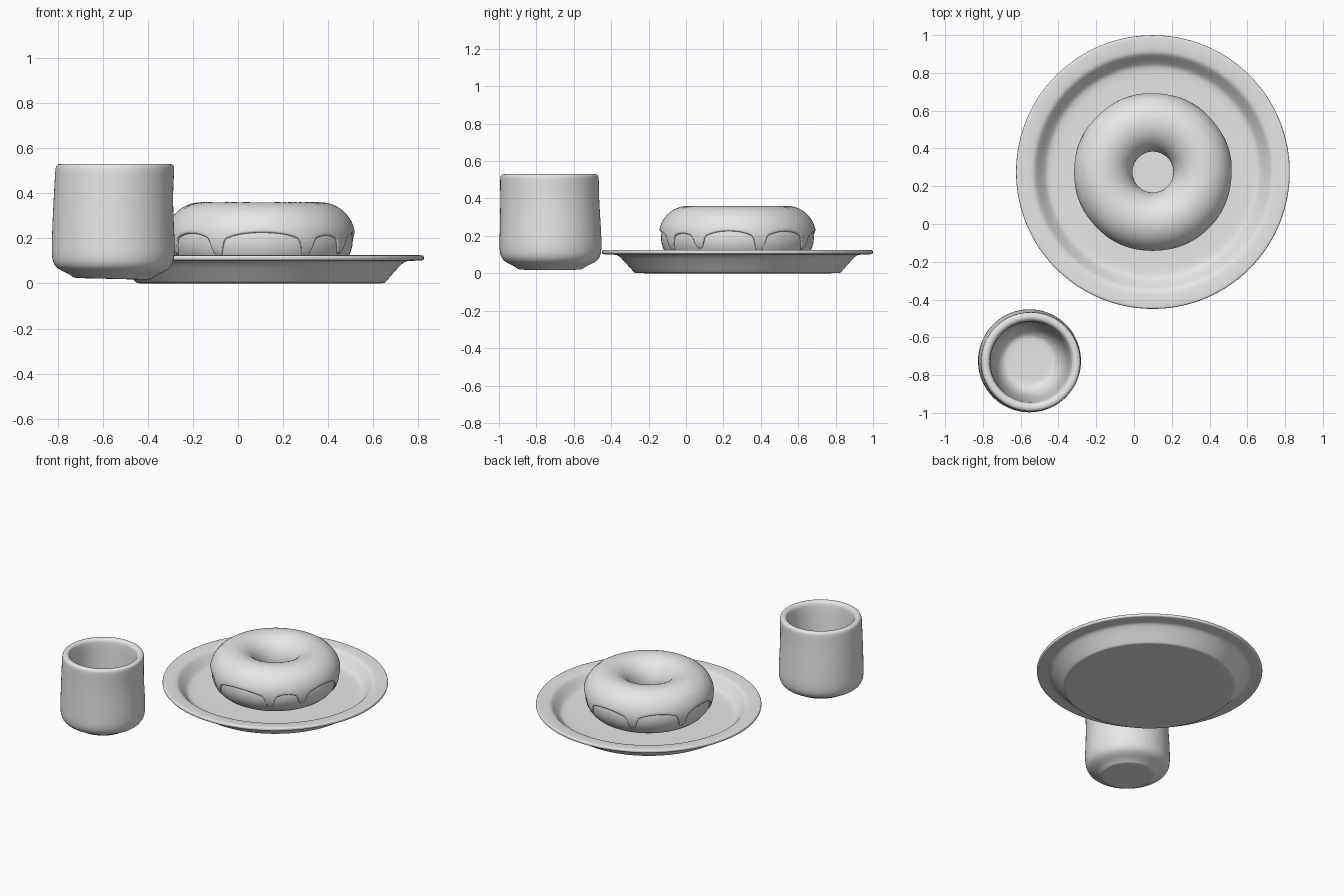
import bpy, bmesh, math

if "Cube" in bpy.data.objects:
    bpy.data.objects.remove(bpy.data.objects["Cube"])

clay = bpy.data.materials.new("plain grey")
clay.diffuse_color = (0.8, 0.8, 0.8, 1)
clay.use_nodes = True
clay.node_tree.nodes["Principled BSDF"].inputs["Base Color"].default_value = clay.diffuse_color


def finish(name, bm, loc, levels=0):
    bmesh.ops.recalc_face_normals(bm, faces=bm.faces)
    for f in bm.faces:
        f.smooth = True
    me = bpy.data.meshes.new(name)
    bm.to_mesh(me)
    bm.free()
    me.materials.append(clay)
    ob = bpy.data.objects.new(name, me)
    ob.location = loc
    bpy.context.collection.objects.link(ob)
    if levels:
        sub = ob.modifiers.new("smooth", 'SUBSURF')
        sub.levels = sub.render_levels = levels
    return ob


def lathe(name, profile, loc, segs=48, levels=2, warp=None):
    """Spin an (r, z) profile; points with r == 0 close to a pole."""
    bm = bmesh.new()
    rings = []
    for r, z in profile:
        n = segs if r > 0 else 1
        rings.append([bm.verts.new((r * math.cos(math.tau * i / segs),
                                    r * math.sin(math.tau * i / segs), z)) for i in range(n)])
    for a, b in zip(rings, rings[1:]):
        for i in range(segs):
            j = (i + 1) % segs
            if len(a) == 1:
                bm.faces.new((a[0], b[i], b[j]))
            elif len(b) == 1:
                bm.faces.new((a[i], a[j], b[0]))
            else:
                bm.faces.new((a[i], a[j], b[j], b[i]))
    if warp:
        for v in bm.verts:
            warp(v.co)
    return finish(name, bm, loc, levels)


# Plate: flat foot, sloped wall, broad rim
CX, CY = 0.10, 0.275
lathe("plate", [(0, 0), (0.30, 0), (0.535, 0), (0.55, 0.001), (0.56, 0.012),
                (0.632, 0.094), (0.65, 0.1), (0.715, 0.101), (0.726, 0.104), (0.726, 0.123),
                (0.715, 0.126), (0.65, 0.123), (0.628, 0.117), (0.612, 0.1),
                (0.57, 0.05), (0.545, 0.04), (0.30, 0.04), (0, 0.04)],
      (CX, CY, 0), segs=64)


# Cup: hand-thrown shape, leaning a little, with a slightly uneven foot
def lean(co):
    t = co.z / 0.53
    low = max(0, 1 - co.z / 0.1)
    co.z += low * 0.03 * -co.x
    co.x += 0.012 * t - 0.004 + 0.003 * math.sin(7 * t)
    co.y += 0.003 * math.sin(5 * t)


lathe("cup", [(0, 0.02), (0.10, 0.02), (0.165, 0.02), (0.175, 0.024), (0.195, 0.04),
              (0.25, 0.062), (0.273, 0.1), (0.274, 0.17), (0.268, 0.30), (0.264, 0.42),
              (0.265, 0.50), (0.262, 0.527), (0.24, 0.532), (0.219, 0.525), (0.213, 0.49),
              (0.206, 0.35), (0.198, 0.2), (0.175, 0.11), (0.14, 0.076), (0.125, 0.07),
              (0.07, 0.07), (0, 0.07)],
      (-0.555, -0.727, 0), warp=lean)

# Doughnut ring
MAJOR = 0.264
bm = bmesh.new()
U, V = 96, 32
grid = [[bm.verts.new(((MAJOR + 0.145 * math.cos(math.tau * j / V)) * math.cos(math.tau * i / U),
                       (MAJOR + 0.145 * math.cos(math.tau * j / V)) * math.sin(math.tau * i / U),
                       0.145 * math.sin(math.tau * j / V))) for j in range(V)] for i in range(U)]
for i in range(U):
    for j in range(V):
        k, m = (i + 1) % U, (j + 1) % V
        bm.faces.new((grid[i][j], grid[k][j], grid[k][m], grid[i][m]))
finish("doughnut", bm, (CX, CY, 0.19))

# Icing: upper shell with arched edge and narrow drips
DRIPS = [17, 60, 110, 157, 202, 242, 300, 330]
LENGTHS = [0.075, 0.06, 0.07, 0.075, 0.06, 0.07, 0.07, 0.055]


def edge_height(deg):
    pts = [DRIPS[-1] - 360] + DRIPS + [DRIPS[0] + 360]
    z = 0.2
    for a, b in zip(pts, pts[1:]):
        if a <= deg < b:
            z += 0.036 * min(1, (b - a) / 45) * math.sin(math.pi * (deg - a) / (b - a)) ** 0.8
    for d, length in zip(DRIPS, LENGTHS):
        gap = abs((deg - d + 180) % 360 - 180)
        z -= length * math.exp(-(gap / 4.3) ** 4) + 0.012 * math.exp(-(gap / 9) ** 2) * (gap > 0.1)
    return z


bm = bmesh.new()
U, V = 360, 30
ICE, ICE_Z = 0.156, 0.204
cols = []
for i in range(U):
    deg = i * 360 / U
    end = math.asin((edge_height(deg) - ICE_Z) / ICE)      # outer edge angle
    start = math.pi + 0.25 + 0.1 * math.sin(math.radians(3 * deg))  # edge inside the hole
    steps = [(start + (end - start) * j / V, ICE) for j in range(V + 1)]
    # rounded lips tucked into the ring
    steps = [(start + 0.02, ICE - 0.03), (start + 0.03, ICE - 0.008)] + steps
    steps += [(end - 0.045, ICE - 0.002), (end - 0.06, ICE - 0.008), (end - 0.04, ICE - 0.035)]
    col = []
    for phi, rad in steps:
        r = MAJOR + rad * math.cos(phi)
        a = math.radians(deg)
        col.append(bm.verts.new((r * math.cos(a), r * math.sin(a), rad * math.sin(phi))))
    cols.append(col)
for i in range(U):
    a, b = cols[i], cols[(i + 1) % U]
    for j in range(len(a) - 1):
        bm.faces.new((a[j], b[j], b[j + 1], a[j + 1]))
finish("icing", bm, (CX, CY, ICE_Z))
